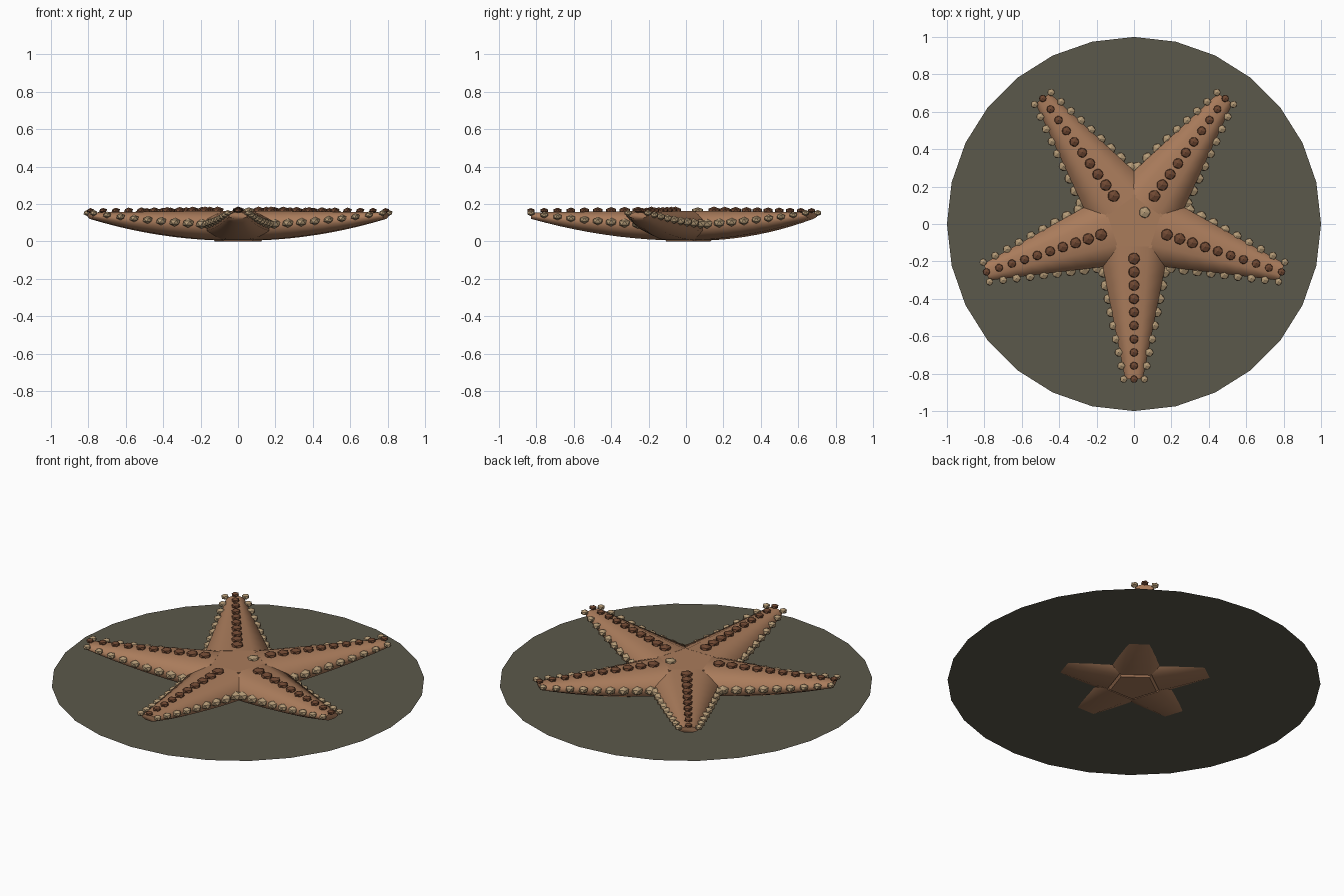
import bpy, bmesh
from math import sin, cos, pi, radians
from mathutils import Matrix, Vector

cube = bpy.data.objects.get("Cube")
if cube:
    bpy.data.objects.remove(cube)


def material(name, rgb):
    m = bpy.data.materials.new(name)
    m.use_nodes = True
    m.diffuse_color = (*rgb, 1)
    m.node_tree.nodes["Principled BSDF"].inputs["Base Color"].default_value = (*rgb, 1)
    return m


SKIN = material("skin brown", (0.40, 0.20, 0.105))
DARK = material("dark brown", (0.16, 0.065, 0.032))
BEIGE = material("pale beige", (0.45, 0.32, 0.18))
SAND = material("olive ground", (0.105, 0.098, 0.07))


def finish(bm, name, mat, smooth=None):
    bmesh.ops.recalc_face_normals(bm, faces=bm.faces)
    mesh = bpy.data.meshes.new(name)
    bm.to_mesh(mesh)
    bm.free()
    mesh.materials.append(mat)
    ob = bpy.data.objects.new(name, mesh)
    bpy.context.collection.objects.link(ob)
    if smooth:
        bpy.ops.object.select_all(action='DESELECT')
        ob.select_set(True)
        bpy.context.view_layer.objects.active = ob
        bpy.ops.object.shade_smooth_by_angle(angle=radians(smooth))
    return ob


def ring(bm, sides, rx, z):
    return [bm.verts.new((rx * cos(pi / 2 + 2 * pi * i / sides),
                          rx * sin(pi / 2 + 2 * pi * i / sides), z)) for i in range(sides)]


def bridge(bm, a, b):
    for i in range(len(a)):
        j = (i + 1) % len(a)
        bm.faces.new((a[i], a[j], b[j], b[i]))


def bead(bm, pos, r, flat=0.75):
    bmesh.ops.create_icosphere(bm, subdivisions=1, radius=r,
                               matrix=Matrix.Translation(pos) @ Matrix.Diagonal((1, 1, flat, 1)))


# Arm shape as functions of the distance from the centre
START, END = 0.12, 0.83


def half_width(r):
    return 0.178 - 0.215 * (r - 0.24)


def top_z(r):
    return 0.165 - 0.012 * r


def bottom_z(r):
    return 0.004 + 0.17 * r * r


# Flat ground disc
bm = bmesh.new()
bm.faces.new(ring(bm, 28, 1.0, 0.032))
finish(bm, "ground_disc", SAND)

# Five-sided hub
bm = bmesh.new()
rings = [ring(bm, 5, r, z) for r, z in ((0.13, 0), (0.16, 0.03), (0.16, 0.163))]
bm.faces.new(rings[0])
bm.faces.new(rings[-1])
for a, b in zip(rings, rings[1:]):
    bridge(bm, a, b)
finish(bm, "hub", SKIN)

# Madreporite on the hub
bm = bmesh.new()
bead(bm, (0.057, 0.062, 0.165), 0.034, 0.5)
finish(bm, "sieve_plate", BEIGE)

SIDES, STEPS, BEADS = 8, 9, 10
for k in range(5):
    turn = Matrix.Rotation(radians(72 * k), 3, 'Z')

    # Tapered eight-sided arm that curls up to the tip
    bm = bmesh.new()
    loops = []
    for s in range(STEPS + 1):
        r = START + (END - START) * s / STEPS
        mid, h = (top_z(r) + bottom_z(r)) / 2, (top_z(r) - bottom_z(r)) / 2
        angles = [2 * pi * (i + 0.5) / SIDES for i in range(SIDES)]
        scale = 1 / cos(pi / SIDES)
        loops.append([bm.verts.new(turn @ Vector((half_width(r) * cos(a), -r, mid + h * scale * sin(a))))
                      for a in angles])
    for a, b in zip(loops, loops[1:]):
        bridge(bm, a, b)
    bm.faces.new(loops[0])
    bm.faces.new(loops[-1])
    finish(bm, f"arm_{k + 1}", SKIN, 75)

    # Spines along the ridge and both edges
    ridge, edge = bmesh.new(), bmesh.new()
    for i in range(BEADS):
        t = i / (BEADS - 1)
        r = 0.185 + 0.645 * t
        size = 0.036 - 0.014 * t
        bead(ridge, turn @ Vector((0, -r, top_z(r) + 0.002 + 0.008 * t)), size, 0.6)
        mid = (top_z(r) + bottom_z(r)) / 2
        if i:
            for side in (-1, 1):
                x = side * (half_width(r) - 0.014 + 0.018 * t)
                bead(edge, turn @ Vector((x, -r, mid + 0.004 + 0.01 * t)), size)
    finish(ridge, f"ridge_spines_{k + 1}", DARK)
    finish(edge, f"edge_spines_{k + 1}", BEIGE)
